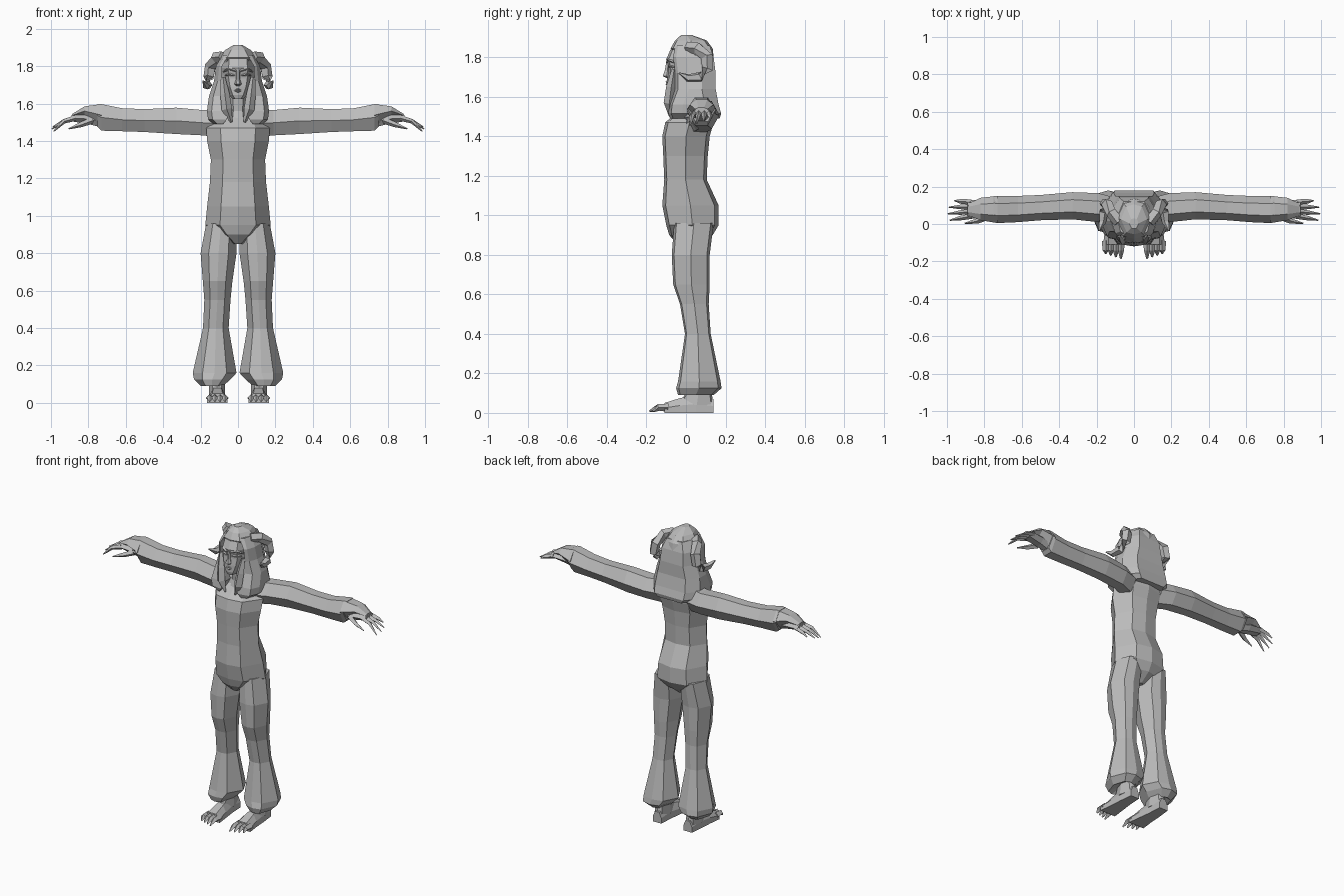
import bpy, bmesh, math
from mathutils import Vector

grey = bpy.data.materials.new("plain grey")
grey.diffuse_color = (0.5, 0.5, 0.5, 1)

OCT = [(0, -1), (.55, -.88), (1, 0), (.6, .85), (0, 1), (-.6, .85), (-1, 0), (-.55, -.88)]
HEX = [(-1, 0), (-.45, -1), (.45, -1), (1, 0), (.45, 1), (-.45, 1)]


def loft(name, rings, mirror=False):
    """Skin a list of equal-length point loops and cap both ends."""
    bm = bmesh.new()
    loops = [[bm.verts.new(p) for p in r] for r in rings]
    n = len(loops[0])
    for a, b in zip(loops, loops[1:]):
        for i in range(n):
            j = (i + 1) % n
            bm.faces.new((a[i], a[j], b[j], b[i]))
    bm.faces.new(loops[0][::-1])
    bm.faces.new(loops[-1])
    bmesh.ops.recalc_face_normals(bm, faces=bm.faces)
    me = bpy.data.meshes.new(name)
    bm.to_mesh(me)
    bm.free()
    me.materials.append(grey)
    ob = bpy.data.objects.new(name, me)
    bpy.context.collection.objects.link(ob)
    if mirror:
        ob.modifiers.new("mirror", 'MIRROR')
    return ob


def section(axis, pos, u0, u1, v0, v1, shape=OCT):
    """Cross-section fitted in bounds, perpendicular to the axis."""
    pts = []
    for a, b in shape:
        u, v = (u0 + u1) / 2 + a * (u1 - u0) / 2, (v0 + v1) / 2 + b * (v1 - v0) / 2
        pts.append({'x': (pos, u, v), 'y': (u, pos, v), 'z': (u, v, pos)}[axis])
    return pts


def tube(name, path, sides=4, mirror=True):
    """Tapered tube along points (x, y, z, radius)."""
    rings = []
    for i, p in enumerate(path):
        a, b = path[max(i - 1, 0)], path[min(i + 1, len(path) - 1)]
        d = (Vector(b[:3]) - Vector(a[:3])).normalized()
        up = Vector((0, 0, 1)) if abs(d.z) < .8 else Vector((0, 1, 0))
        s = d.cross(up).normalized()
        t = s.cross(d)
        rings.append([Vector(p[:3]) + p[3] * (s * math.cos(w) + t * math.sin(w))
                      for w in (2 * math.pi * k / sides for k in range(sides))])
    return loft(name, rings, mirror)


# Torso: z, half width, front, back
loft("torso", [section('z', z, -w, w, f, b) for z, w, f, b in (
    (.85, .03, -.04, .07), (.90, .11, -.085, .135), (.95, .175, -.10, .165), (1.05, .165, -.12, .165),
    (1.18, .15, -.11, .105), (1.30, .145, -.115, .11), (1.40, .165, -.12, .12),
    (1.47, .17, -.105, .14), (1.535, .13, -.03, .14), (1.57, .06, -.02, .1))])
loft("neck", [section('z', z, -w, w, f, b) for z, w, f, b in (
    (1.48, .06, -.06, .07), (1.56, .045, -.03, .06), (1.68, .05, -.04, .06))])

# Flared trouser leg: z, inner, outer, front, back
loft("trouser_leg", [section('z', z, i, o, f, b) for z, i, o, f, b in (
    (.96, .01, .17, -.06, .14), (.80, .008, .20, -.072, .12), (.65, .03, .188, -.065, .12),
    (.55, .04, .18, -.03, .115), (.40, .05, .187, -.005, .125), (.16, .008, .242, -.04, .175),
    (.125, .04, .235, -.05, .18), (.09, .08, .20, -.04, .14), (.11, .085, .16, 0, .12))], True)

# Bare foot with toes
loft("ankle", [section('z', z, .07, .155, f, b) for z, f, b in ((.13, .01, .125), (.04, -.03, .14))], True)
FOOT = [(-1, -1), (1, -1), (1, 0), (.5, 1), (-.5, 1), (-1, 0)]
loft("foot", [section('y', y, i, o, 0, h, FOOT) for y, i, o, h in (
    (.14, .08, .14, .07), (.05, .075, .15, .09), (-.03, .065, .155, .075), (-.11, .055, .165, .05))], True)
for k in range(4):
    x = .07 + k * .027
    y = -.185 + k * .009
    tube(f"toe_{k + 1}", [(x, -.09, .026, .021), (x, -.14, .028, .017), (x, y, .008, .005)])

# Sleeve: x, front, back, bottom, top
loft("sleeve", [section('x', x, f, b, lo, hi, HEX) for x, f, b, lo, hi in (
    (.10, -.02, .14, 1.42, 1.565), (.19, .01, .165, 1.43, 1.565), (.33, .025, .17, 1.437, 1.578),
    (.50, .02, .155, 1.448, 1.57), (.62, .01, .15, 1.452, 1.575), (.73, .005, .15, 1.455, 1.597),
    (.75, .01, .15, 1.475, 1.597))], True)
# Sleeve top draping over the hand
loft("sleeve_cuff", [section('x', x, f, b, lo, hi, HEX) for x, f, b, lo, hi in (
    (.73, .005, .15, 1.48, 1.597), (.82, .02, .14, 1.535, 1.585), (.885, .045, .11, 1.53, 1.545))], True)
loft("hand", [section('x', x, f, b, lo, hi, HEX) for x, f, b, lo, hi in (
    (.72, .05, .11, 1.47, 1.53), (.80, .03, .125, 1.49, 1.545), (.89, .03, .13, 1.505, 1.54))], True)
for k in range(4):
    y, t = .042 + k * .025, .02 + k * .035
    end = (.985, .995, .99, .96)[k]
    tube(f"finger_{k + 1}", [(.87, y, 1.522, .015), (.93, (y + t) / 2, 1.505, .012),
                             (end, t, 1.452 + k * .012, .003)])
tube("thumb", [(.78, .04, 1.51, .018), (.84, .015, 1.487, .014), (.905, .004, 1.465, .003)])

# Head: z, half width, front, back
loft("head", [section('z', z, -w, w, f, b) for z, w, f, b in (
    (1.625, .03, -.092, .0), (1.645, .05, -.098, .05), (1.69, .078, -.096, .09), (1.735, .09, -.09, .11),
    (1.755, .09, -.092, .12), (1.79, .092, -.10, .12), (1.84, .085, -.078, .11))])
# Nose, brows, eyelids and lips
loft("nose", [section('z', z, -w, w, f, -.08, HEX) for z, w, f in (
    (1.695, .012, -.10), (1.705, .019, -.118), (1.73, .011, -.108), (1.78, .01, -.099))])
tube("brow", [(.012, -.097, 1.775, .006), (.045, -.087, 1.787, .008), (.08, -.052, 1.77, .004)])
tube("eyelid", [(.018, -.089, 1.75, .003), (.042, -.081, 1.756, .009), (.068, -.058, 1.75, .003)])
for name, z, r in (("upper_lip", 1.676, .006), ("lower_lip", 1.664, .007)):
    tube(name, [(-.028, -.084, 1.67, .002), (0, -.097, z, r), (.028, -.084, 1.67, .002)], 4, False)

# Hair crown
loft("hair_crown", [section('z', z, -w, w, f, b) for z, w, f, b in (
    (1.80, .115, -.035, .14), (1.845, .105, -.078, .135), (1.885, .07, -.055, .105), (1.912, .025, -.025, .03))])

# Long hair, open around the face
HORSE = [(1, 0), (1.12, .45), (.65, 1), (0, 1.08)]


def hair_ring(z, w, f, b, gap):
    outer = [(gap, f), (w * .85, f + .015), (w, f + .07), (w, b - .07), (w * .65, b), (0, b)]
    inner = [(0, b - .05), (w * .55, b - .05), (w - .035, b - .08), (gap, f + .07)]
    half = outer[:-1]
    loop = half + [outer[-1]] + [(-x, y) for x, y in reversed(half)]
    back = [(-x, y) for x, y in reversed(inner[1:])] + [inner[0]] + inner[1:]
    return [(x, y, z) for x, y in loop + back]


loft("long_hair", [hair_ring(*r) for r in (
    (1.86, .085, -.055, .12, .05), (1.80, .118, -.065, .14, .085), (1.72, .128, -.055, .15, .088),
    (1.64, .155, -.055, .15, .07), (1.56, .166, -.085, .165, .045), (1.515, .16, -.09, .178, .06),
    (1.49, .13, -.08, .17, .08))])
# Lock beside the neck
tube("front_lock", [(.08, -.06, 1.74, .012), (.07, -.075, 1.65, .025), (.06, -.085, 1.57, .028),
                    (.035, -.08, 1.5, .006)])

# Curled horns
tube("horn", [(.08, .01, 1.85, .03), (.118, .06, 1.845, .032), (.145, .105, 1.80, .032),
              (.155, .108, 1.74, .03), (.162, .07, 1.70, .026), (.17, .01, 1.695, .02),
              (.186, -.035, 1.72, .004)], 5)
